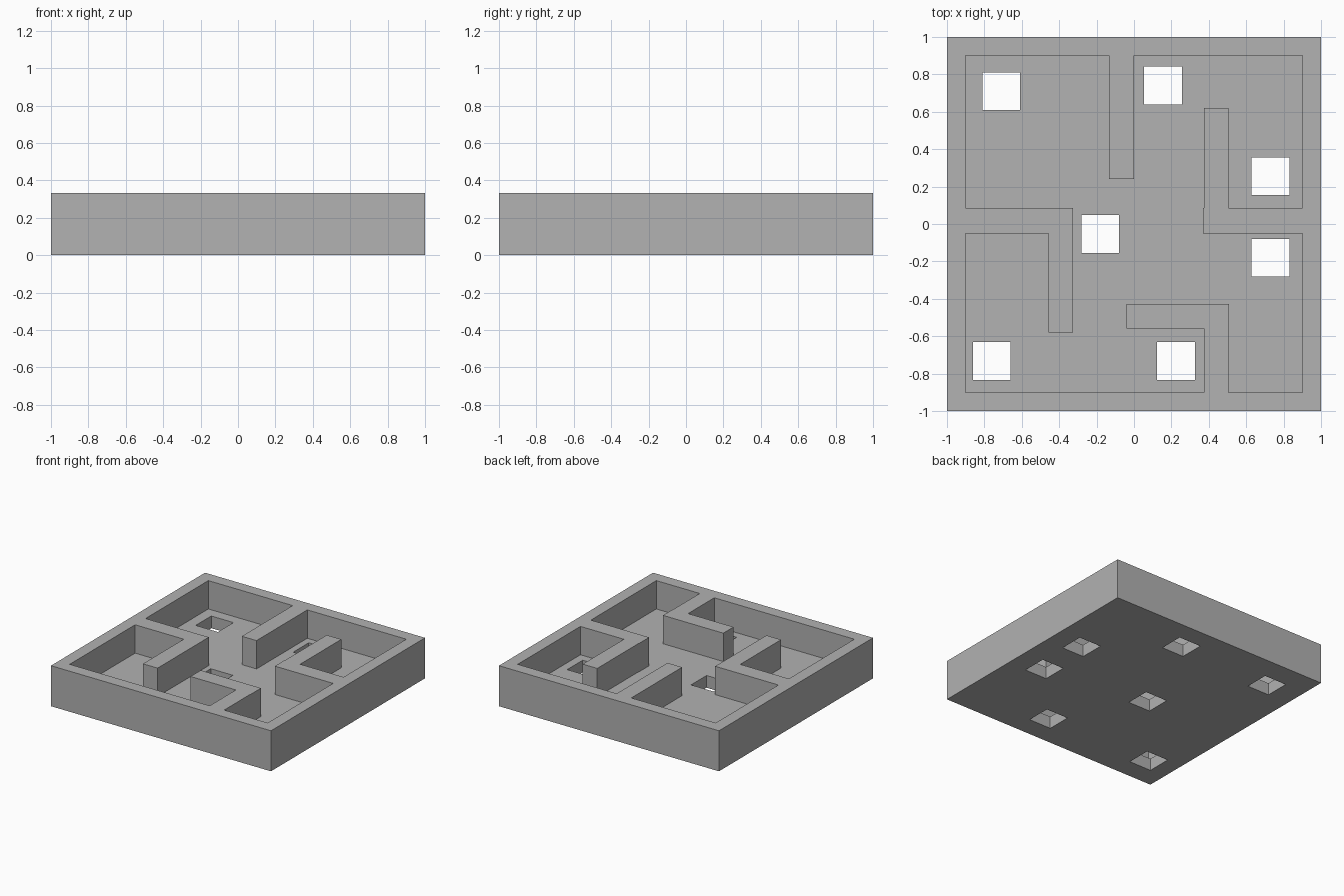
import bpy
import bmesh

HEIGHT, FLOOR, INNER = 0.333, 0.1, 0.9

old = bpy.data.objects.get("Cube")
if old:
    bpy.data.objects.remove(old, do_unlink=True)

grey = bpy.data.materials.new("plain grey")
grey.use_nodes = True
colour = (0.445, 0.445, 0.445, 1)
grey.diffuse_color = colour
grey.node_tree.nodes["Principled BSDF"].inputs["Base Color"].default_value = colour


def prism(name, outlines, bottom, top):
    """Extrude closed, counter-clockwise outlines between two heights."""
    bm = bmesh.new()
    for outline in outlines:
        face = bm.faces.new([bm.verts.new((x, y, bottom)) for x, y in outline])
        extruded = bmesh.ops.extrude_face_region(bm, geom=[face], use_keep_orig=True)
        moved = [g for g in extruded["geom"] if isinstance(g, bmesh.types.BMVert)]
        bmesh.ops.translate(bm, verts=moved, vec=(0, 0, top - bottom))
    bmesh.ops.recalc_face_normals(bm, faces=bm.faces)
    mesh = bpy.data.meshes.new(name)
    bm.to_mesh(mesh)
    bm.free()
    mesh.materials.append(grey)
    obj = bpy.data.objects.new(name, mesh)
    bpy.context.collection.objects.link(obj)
    return obj


def square(x, y, half):
    return [(x - half, y - half), (x + half, y - half),
            (x + half, y + half), (x - half, y + half)]


def cut(target, cutter):
    cutter.hide_render = True
    mod = target.modifiers.new(cutter.name, "BOOLEAN")
    mod.operation, mod.solver, mod.object = "DIFFERENCE", "EXACT", cutter
    bpy.context.view_layer.objects.active = target
    bpy.ops.object.modifier_apply(modifier=mod.name)
    bpy.data.objects.remove(cutter, do_unlink=True)


# Solid block the tray is carved from
tray = prism("maze_tray", [square(0, 0, 1)], 0, HEIGHT)

# Open corridor floor: its outline runs around every dividing wall
corridor = [
    (-INNER, -INNER),
    (0.373, -INNER), (0.373, -0.56), (-0.04, -0.56),      # front hooked wall
    (-0.04, -0.427), (0.508, -0.427), (0.508, -0.56), (0.505, -0.56), (0.505, -INNER),
    (INNER, -INNER),
    (INNER, -0.05), (0.37, -0.05), (0.37, 0.085),         # right L-shaped wall
    (0.373, 0.085), (0.373, 0.62), (0.505, 0.62), (0.505, 0.085), (INNER, 0.085),
    (INNER, INNER),
    (0, INNER), (0, 0.24), (-0.133, 0.24), (-0.133, INNER),  # back straight wall
    (-INNER, INNER),
    (-INNER, 0.085), (-0.325, 0.085), (-0.325, -0.58),    # left L-shaped wall
    (-0.458, -0.58), (-0.458, -0.05), (-INNER, -0.05),
]
cut(tray, prism("corridor_cutter", [corridor], FLOOR, HEIGHT + 0.2))

# Square holes through the floor
centres = [(-0.71, 0.71), (0.155, 0.74), (0.73, 0.255), (-0.18, -0.053),
           (0.73, -0.18), (-0.76, -0.733), (0.225, -0.733)]
holes = [square(x, y, 0.101) for x, y in centres]
cut(tray, prism("hole_cutter", holes, -0.1, FLOOR + 0.1))
